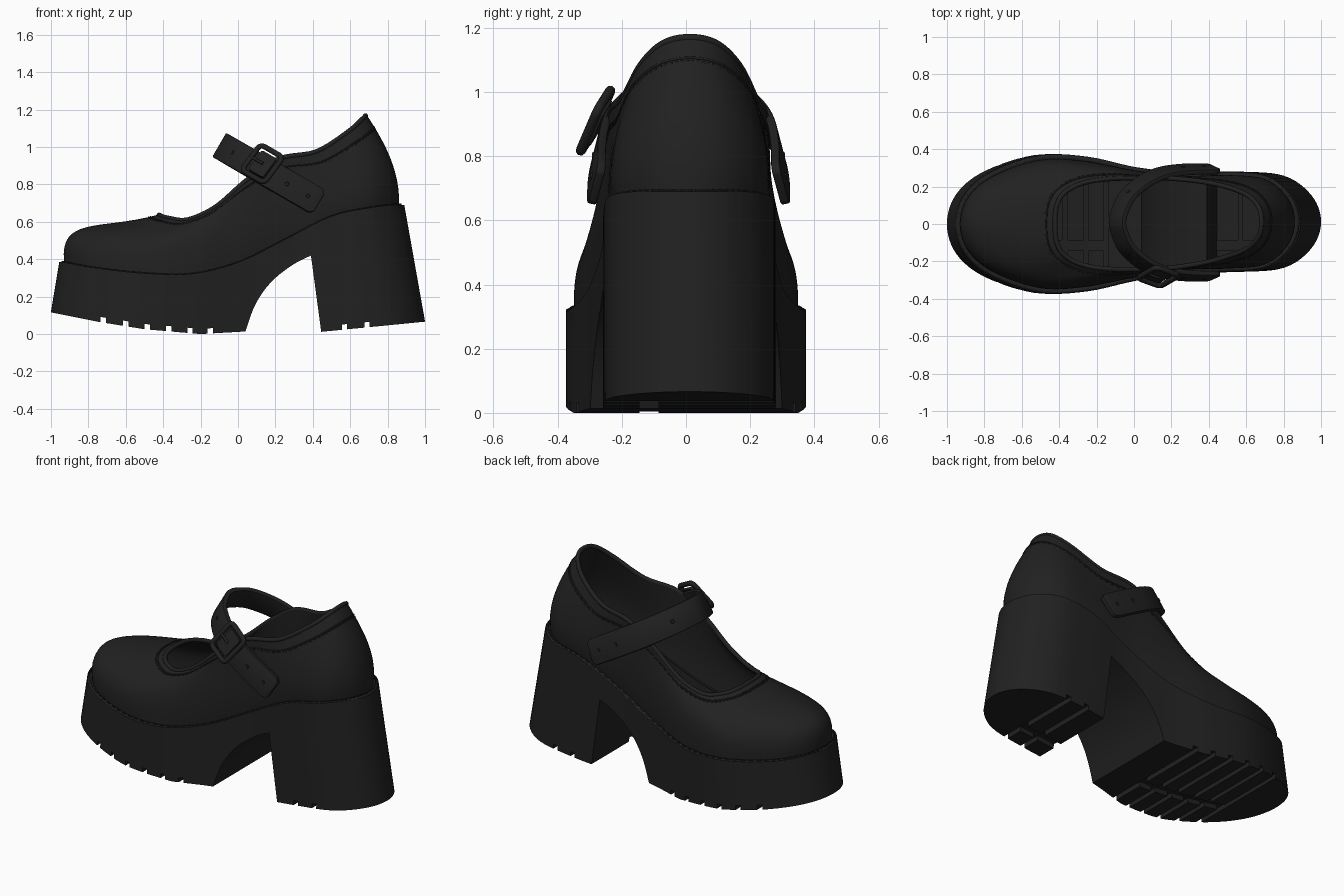
import bpy, bmesh, math
from mathutils import Vector, Matrix

cube = bpy.data.objects.get("Cube")
if cube:
    bpy.data.objects.remove(cube, do_unlink=True)

black = bpy.data.materials.new("black_leather")
black.use_nodes = True
black.diffuse_color = (0.015, 0.015, 0.015, 1)
black.node_tree.nodes["Principled BSDF"].inputs["Base Color"].default_value = (0.015, 0.015, 0.015, 1)


def spline(pts, steps, closed=True):
    """Smooth curve passing through the given points."""
    n, out = len(pts), []
    get = lambda i: pts[i % n] if closed else pts[max(0, min(n - 1, i))]
    for i in range(n if closed else n - 1):
        a, b, c, d = (get(i + k) for k in (-1, 0, 1, 2))
        for s in range(steps):
            t = s / steps
            out.append(b + 0.5 * t * (c - a + t * (2 * a - 5 * b + 4 * c - d + t * (3 * (b - c) + d - a))))
    if not closed:
        out.append(pts[-1].copy())
    return out


def smooth(ob, angle=35):
    bpy.ops.object.select_all(action="DESELECT")
    ob.select_set(True)
    bpy.context.view_layer.objects.active = ob
    bpy.ops.object.shade_smooth_by_angle(angle=math.radians(angle))


def add(name, data):
    ob = bpy.data.objects.new(name, data)
    bpy.context.collection.objects.link(ob)
    data.materials.append(black)
    if ob.type == "MESH":
        smooth(ob)
    return ob


def bm_object(name, bm, fix=True):
    if fix:
        bmesh.ops.recalc_face_normals(bm, faces=bm.faces)
    me = bpy.data.meshes.new(name)
    bm.to_mesh(me)
    bm.free()
    return add(name, me)


def loft(name, rows, closed=True, caps=False):
    bm = bmesh.new()
    grid = [[bm.verts.new(p) for p in row] for row in rows]
    n = len(rows[0])
    for lo, hi in zip(grid, grid[1:]):
        for i in range(n if closed else n - 1):
            j = (i + 1) % n
            bm.faces.new((lo[i], hi[i], hi[j], lo[j]))
    if caps:
        bm.faces.new(grid[0])
        bm.faces.new(grid[-1])
    return bm_object(name, bm, caps)


def prism(name, profile, y0, y1):
    """Side profile in x and z, extruded across y."""
    return loft(name, [[(x, y, z) for x, z in profile] for y in (y0, y1)], caps=True)


def apply_modifiers(ob):
    dg = bpy.context.evaluated_depsgraph_get()
    me = bpy.data.meshes.new_from_object(ob.evaluated_get(dg))
    ob.modifiers.clear()
    ob.data = me


def boolean(ob, cutter, operation):
    m = ob.modifiers.new("cut", "BOOLEAN")
    m.object, m.operation, m.solver = cutter, operation, "EXACT"
    apply_modifiers(ob)
    bpy.data.objects.remove(cutter, do_unlink=True)


def tube(name, pts, radius, cyclic=True):
    cu = bpy.data.curves.new(name, "CURVE")
    cu.dimensions, cu.bevel_depth, cu.bevel_resolution = "3D", radius, 2
    sp = cu.splines.new("POLY")
    sp.points.add(len(pts) - 1)
    for q, p in zip(sp.points, pts):
        q.co = (*p, 1)
    sp.use_cyclic_u = cyclic
    ob = add(name, cu)
    bpy.ops.object.select_all(action="DESELECT")
    ob.select_set(True)
    bpy.context.view_layer.objects.active = ob
    bpy.ops.object.convert(target="MESH")
    smooth(bpy.context.object, 50)


def stitches(name, ring):
    """Short raised dashes along a closed path."""
    bm = bmesh.new()
    for a, b in zip(ring, ring[1:] + ring[:1]):
        d = b - a
        size = Matrix.Diagonal((d.length * 0.6, 0.006, 0.006, 1))
        turn = d.to_track_quat("X", "Z").to_matrix().to_4x4()
        bmesh.ops.create_cube(bm, size=1, matrix=Matrix.Translation((a + b) / 2) @ turn @ size)
    bm_object(name, bm)


def offset(ring, dist, rise=0):
    out = []
    for i, p in enumerate(ring):
        t = ring[(i + 1) % len(ring)] - ring[i - 1]
        out.append(p + Vector((-t.y, t.x, 0)).normalized() * dist + Vector((0, 0, rise)))
    return out


# Foot outline and opening edge, toe to heel, one half each
base = [Vector(p) for p in [
    (-.93, 0, .385), (-.885, .145, .375), (-.75, .258, .352), (-.5, .343, .325), (-.25, .335, .322), (0, .28, .383),
    (.25, .243, .505), (.5, .243, .63), (.7, .222, .675), (.82, .125, .69), (.86, 0, .69)]]
edge = [Vector(p) for p in [
    (-.43, 0, .637), (-.42, .1, .632), (-.375, .175, .62), (-.27, .228, .612), (-.12, .25, .68), (.05, .252, .825),
    (.22, .245, .937), (.42, .215, .975), (.59, .16, 1.08), (.67, .088, 1.148), (.69, 0, 1.168)]]
lower, upper = [], []
for i, (b, o) in enumerate(zip(base, edge)):
    flat = Vector((b.x - o.x, b.y - o.y, 0))
    rise = o.z - b.z
    bulge = Vector((0, .02 if 5 <= i <= 9 else 0, 0))
    lower.append(b + flat * 0.05 + bulge + Vector((0, 0, rise * max(0.35, 0.98 - 0.12 * i))))
    upper.append(o + flat * 0.62 - Vector((0, 0, rise * 0.33)))


def ring_of(half):
    ring = spline(half + [Vector((p.x, -p.y, p.z)) for p in half[-2:0:-1]], 6)
    # The heel end sways slightly to the left
    return [p + Vector((0, .012 * max(0, min(1, p.x * 2)), 0)) for p in ring]


R0, R1, R2, R3 = (ring_of(h) for h in (base, lower, upper, edge))


def bezier(a, b, c, d, v):
    w = 1 - v
    return a * w**3 + b * (3 * w * w * v) + c * (3 * w * v * v) + d * v**3


def shell(v):
    return [bezier(*q, v) for q in zip(R0, R1, R2, R3)]


def below_edge(gap):
    """Path on the upper at a set distance from the opening, wider at the heel."""
    return [bezier(a, b, c, d, 1 - (gap + .05 * max(0, d.x)) / (3 * (d - c).length))
            for a, b, c, d in zip(R0, R1, R2, R3)]


# Upper with thickness, padded collar, seam and stitching
body = loft("upper", [shell(k / 16) for k in range(17)])
m = body.modifiers.new("thickness", "SOLIDIFY")
m.thickness, m.offset = 0.02, -1
apply_modifiers(body)
smooth(body, 50)
tube("collar_roll", offset(R3, -0.008), 0.013)
tube("collar_seam", below_edge(.04), 0.004)
stitches("collar_stitches", below_edge(.052))

# Platform sole: side profile trimmed by the flared outline
outline = offset(R0, 0.025)


def flared(z):
    return [Vector((p.x * ((1.012 - .178 * z) / .885 if p.x > 0 else (1.02 - .167 * z) / .955), p.y, z))
            for p in outline]


top = [(p.x, p.z) for p in R0[:len(R0) // 2 + 1]]
toe_bottom = [(-1.1, .14), (-.98, .112), (-.75, .066), (-.5, .026), (-.2, 0), (.04, .014)]
arch = [Vector(p) for p in [(.04, .014), (.08, .13), (.13, .22), (.2, .3), (.3, .375), (.39, .42)]]
heel_bottom = [(.445, .012), (1.1, .076)]
bottom = toe_bottom + [tuple(p) for p in spline(arch, 4, False)][1:] + heel_bottom
sole = prism("platform_sole", bottom + [(1.1, .69)] + top[::-1] + [(-1.1, .385)], -.5, .5)
boolean(sole, loft("outline_cutter", [flared(-.1), flared(.8)], caps=True), "INTERSECT")


def ground(x):
    pts = toe_bottom if x < .2 else heel_bottom
    for (x0, z0), (x1, z1) in zip(pts, pts[1:]):
        if x <= x1:
            return z0 + (z1 - z0) * (x - x0) / (x1 - x0)


# Tread grooves across and along the sole
def groove(x0, x1, y0, y1):
    xs = [x0 + (x1 - x0) * k / 6 for k in range(7)]
    profile = [(x, ground(x) + .028) for x in xs] + [(x, ground(x) - .1) for x in xs[::-1]]
    boolean(sole, prism("groove_cutter", profile, y0, y1), "DIFFERENCE")


for x in (-.72, -.6, -.485, -.37, -.257, -.148, .57, .69):
    groove(x - .014, x + .014, -.5, .5)
for x0, x1 in ((-.73, -.14), (.4, .7)):
    groove(x0, x1, -.145, -.085)

# The sole is a hollow shell under the foot
bm = bmesh.new()
bm.from_mesh(sole.data)
lid = [f for f in bm.faces if f.normal.z > 0.5 and f.calc_center_median().z > 0.3]
bmesh.ops.delete(bm, geom=lid, context="FACES")
bm.to_mesh(sole.data)
bm.free()
smooth(sole, 30)
tube("welt", offset(R0, 0.009, -.012), 0.016)
stitches("welt_stitches", offset(R0, 0.012, .004))

# Ankle strap: a U-shaped band sloping up toward the toe, leaning in at its top edge
ALONG, ACROSS = Vector((-.865, 0, .5)), Vector((.5, 0, .865))
ANCHOR = Vector((.435, .008, .702))
half = [(0, .287), (.16, .285), (.31, .268), (.43, .225), (.54, .145), (.59, .06)]
path = half + [(.605, 0)] + [(s, -y) for s, y in half[::-1]]
strap = spline([ANCHOR + Vector((0, y, 0)) + ALONG * s for s, y in path], 8, False)
widths = [.052, .066] + [.074] * (len(strap) - 4) + [.066, .052]
band = loft("ankle_strap", [[p + (ACROSS - Vector((0, p.y * .8, 0))) * (w * k) for p, w in zip(strap, widths)]
                            for k in (-1, 1)], closed=False)
m = band.modifiers.new("thickness", "SOLIDIFY")
m.thickness, m.offset = 0.028, 0
m = band.modifiers.new("soft_edge", "BEVEL")
m.width, m.segments, m.limit_method = 0.006, 2, "ANGLE"
apply_modifiers(band)
smooth(band, 40)


def frame(s, side):
    """Local axes on the strap: along it, across it, outward."""
    picks = [i for i, p in enumerate(strap) if (p.y - ANCHOR.y) * side > 0 and 0 < i < len(strap) - 1]
    i = min(picks, key=lambda k: abs((strap[k] - ANCHOR).dot(ALONG) - s))
    t = (strap[i + 1] - strap[i - 1]).normalized()
    t = t if t.dot(ALONG) > 0 else -t
    out = t.cross(ACROSS).normalized()
    out = out if out.y * side > 0 else -out
    mat = Matrix((t, ACROSS, out)).transposed().to_4x4()
    mat.translation = strap[i]
    return mat


# Rivets on both sides of the strap
for side, label in ((1, "left"), (-1, "right")):
    bm = bmesh.new()
    for s in (.07, .19, .53):
        bmesh.ops.create_cone(bm, cap_ends=True, segments=14, radius1=.012, radius2=.009, depth=.006,
                              matrix=frame(s, side) @ Matrix.Translation((0, 0, .015)))
    bm_object(label + "_strap_rivets", bm)

# Buckle: rounded frame, centre bar, prong and keeper plate
seat = frame(.36, -1) @ Matrix.Translation((0, .018, .008)) @ Matrix.Rotation(math.radians(-20), 4, "X")


def rounded(a, b, r, z):
    return [seat @ Vector((sx * (a - r) + r * math.cos(t), sy * (b - r) + r * math.sin(t), z))
            for q, (sx, sy) in enumerate(((1, 1), (-1, 1), (-1, -1), (1, -1)))
            for t in [math.pi / 2 * (q + k / 4) for k in range(5)]]


tube("buckle_frame", rounded(.073, .09, .025, .03), 0.015)
loft("buckle_plate", [rounded(.048, .066, .012, z) for z in (.01, .03)], caps=True)
tube("buckle_prong", [seat @ Vector((x, 0, .036)) for x in (-.005, .08)], 0.008, False)
